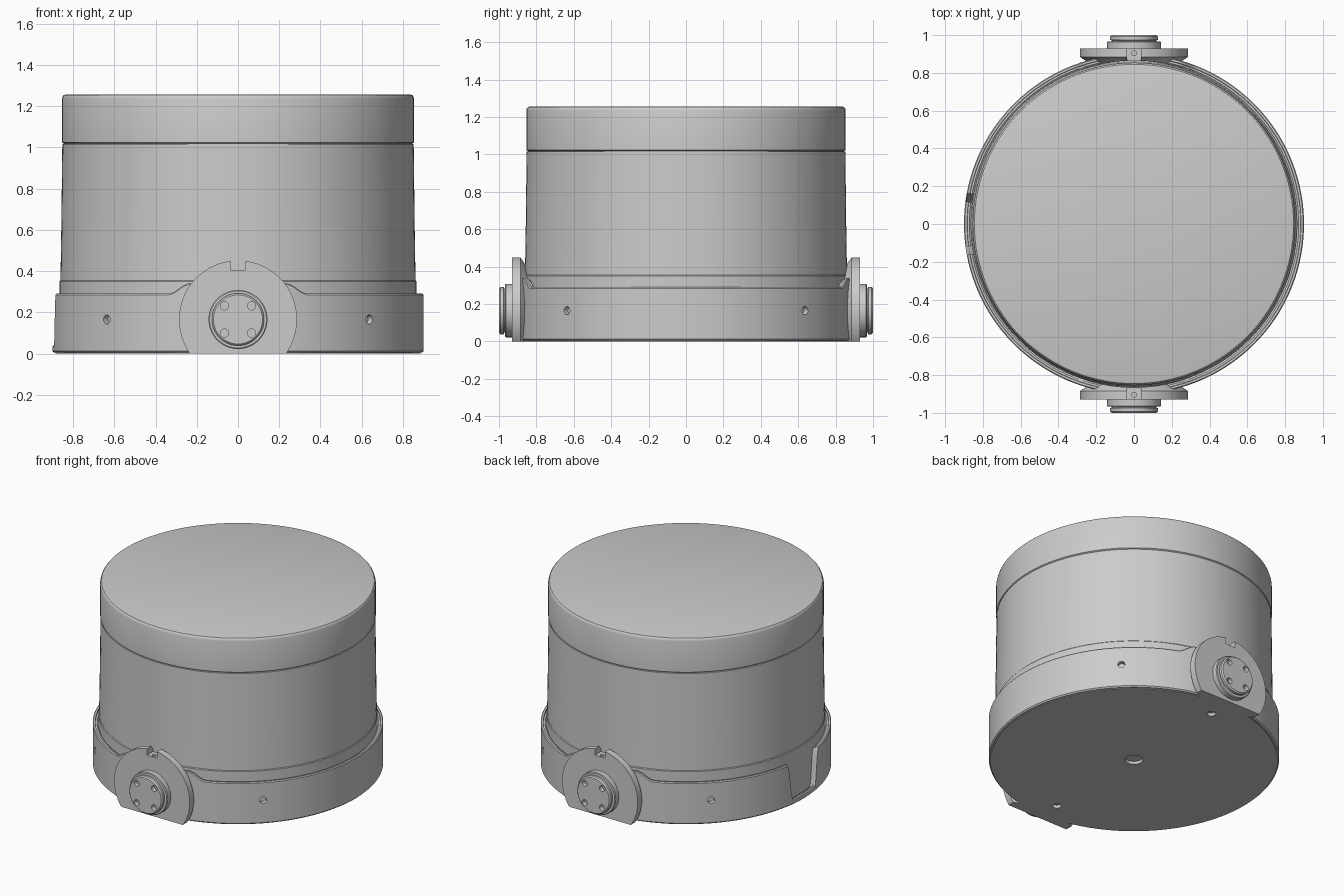
import bpy, bmesh, math
from mathutils import Matrix, Vector

cube = bpy.data.objects.get("Cube")
if cube:
    bpy.data.objects.remove(cube, do_unlink=True)

GREY = (0.6, 0.6, 0.6, 1)
grey = bpy.data.materials.new("plain_grey")
grey.use_nodes = True
grey.diffuse_color = GREY
grey.node_tree.nodes["Principled BSDF"].inputs["Base Color"].default_value = GREY

AXIS_Z = 0.165     # height of the connector axis
SLEEVE_R = 0.865   # radius of the inner sleeve


def make_object(name, bm, matrix=Matrix()):
    bmesh.ops.transform(bm, matrix=matrix, verts=bm.verts)
    bmesh.ops.recalc_face_normals(bm, faces=bm.faces)
    mesh = bpy.data.meshes.new(name)
    bm.to_mesh(mesh)
    bm.free()
    mesh.materials.append(grey)
    obj = bpy.data.objects.new(name, mesh)
    bpy.context.collection.objects.link(obj)
    return obj


def lathe(name, profile, segments=128, matrix=Matrix()):
    """Solid of revolution from (radius, height) points, capped at both ends."""
    bm = bmesh.new()
    rings = []
    for r, h in profile:
        angles = [math.tau * i / segments for i in range(segments)]
        rings.append([bm.verts.new((r * math.cos(a), r * math.sin(a), h)) for a in angles])
    for low, high in zip(rings, rings[1:]):
        for i in range(segments):
            j = (i + 1) % segments
            bm.faces.new((low[i], low[j], high[j], high[i]))
    bm.faces.new(rings[0][::-1])
    bm.faces.new(rings[-1])
    return make_object(name, bm, matrix)


def rod(radius, start, end):
    """Round cutter between two points."""
    start, end = Vector(start), Vector(end)
    turn = (end - start).to_track_quat('Z', 'Y').to_matrix().to_4x4()
    return lathe("cutter", [(radius, 0), (radius, (end - start).length)], 32,
                 Matrix.Translation(start) @ turn)


def block(size, centre):
    bm = bmesh.new()
    bmesh.ops.create_cube(bm, size=1)
    return make_object("cutter", bm, Matrix.Translation(centre) @ Matrix.Diagonal((*size, 1)))


def carve(obj, cutters):
    """Subtract the cutters, bake the result and remove them."""
    for cutter in cutters:
        cutter.hide_render = True
        mod = obj.modifiers.new("cut", 'BOOLEAN')
        mod.operation = 'DIFFERENCE'
        mod.solver = 'EXACT'
        mod.object = cutter
    graph = bpy.context.evaluated_depsgraph_get()
    baked = bpy.data.meshes.new_from_object(obj.evaluated_get(graph))
    obj.modifiers.clear()
    obj.data = baked
    for cutter in cutters:
        bpy.data.objects.remove(cutter, do_unlink=True)


def smoothstep(low, high, value):
    t = min(max((value - low) / (high - low), 0), 1)
    return t * t * (3 - 2 * t)


def rim_height(angle):
    """Rim rises beside the connectors and drops into a notch on the -x side."""
    rise = 0.05 * (1 - smoothstep(0.235, 0.34, abs(0.9 * math.cos(angle))))
    from_notch = abs(math.degrees(angle) - 180)
    drop = 0.25 * (1 - smoothstep(7.5, 10.5, from_notch))
    return 0.29 + rise - drop


# Main drum with its sleeve step, and the lid
parts = [
    lathe("drum", [(0.855, 0.02), (SLEEVE_R, 0.03), (SLEEVE_R, 0.35), (0.861, 0.355),
                   (0.857, 0.6), (0.852, 1.015), (0.845, 1.016), (0.845, 1.03)]),
    lathe("lid", [(0.845, 1.018), (0.854, 1.024), (0.854, 1.235), (0.851, 1.246),
                  (0.845, 1.253), (0.835, 1.256)]),
]

# Floor plate with three holes
floor = lathe("floor_plate", [(0.885, 0.0), (0.885, 0.025)])
carve(floor, [rod(r, (0, y, -0.1), (0, y, 0.022))
              for r, y in ((0.055, 0), (0.028, 0.745), (0.028, -0.745))])
parts.append(floor)

# Outer ring, a closed section swept round with a varying rim
bm = bmesh.new()
steps = 480
sections = []
for i in range(steps):
    a = math.tau * i / steps
    top = rim_height(a)
    section = [(0.86, 0.004), (0.892, 0.004), (0.9, 0.012), (0.9, top - 0.006),
               (0.895, top), (0.884, top), (0.882, top - 0.008), (0.872, top - 0.008),
               (0.86, top - 0.018)]
    sections.append([bm.verts.new((r * math.cos(a), r * math.sin(a), z)) for r, z in section])
for i, here in enumerate(sections):
    after = sections[(i + 1) % steps]
    for j in range(len(here)):
        k = (j + 1) % len(here)
        bm.faces.new((here[j], after[j], after[k], here[k]))
ring = make_object("outer_ring", bm)
carve(ring, [rod(0.022, (x * 0.615, y * 0.615, AXIS_Z), (x * 0.7, y * 0.7, AXIS_Z))
             for x in (-1, 1) for y in (-1, 1)])
parts.append(ring)

# Connector on the front and on the back
for side, label in ((-1, "front"), (1, "back")):
    outward = Matrix.Translation((0, 0, AXIS_Z)) @ Matrix.Rotation(-side * math.pi / 2, 4, 'X')

    # Flange disc with a key slot, a flat foot and a curved back
    flange = lathe(label + "_flange", [(0.24, 0.78), (0.24, 0.85), (0.262, 0.868),
                                       (0.286, 0.885), (0.286, 0.93)], 96, outward)
    carve(flange, [
        lathe("cutter", [(SLEEVE_R, -0.5), (SLEEVE_R, 0.8)]),
        block((2, 3, 1), (0, 0, -0.5)),
        block((0.074, 3, 0.2), (0, 0, 0.505)),
        rod(0.013, (0, side * 0.905, 0.35), (0, side * 0.905, 0.6)),
    ])

    # Collar and stepped plug with four sockets
    collar = lathe(label + "_collar", [(0.143, 0.92), (0.143, 0.963), (0.138, 0.967)],
                   64, outward)
    plug = lathe(label + "_plug", [(0.118, 0.95), (0.118, 0.972), (0.127, 0.975),
                                   (0.127, 0.992), (0.119, 1.0)], 64, outward)
    carve(plug, [rod(0.02, (x, side * 0.97, AXIS_Z + z), (x, side * 1.1, AXIS_Z + z))
                 for x in (-0.066, 0.066) for z in (-0.066, 0.066)])
    parts += [flange, collar, plug]

# Smooth shading with sharp edges kept
bpy.ops.object.select_all(action='DESELECT')
for part in parts:
    part.select_set(True)
bpy.context.view_layer.objects.active = parts[0]
bpy.ops.object.shade_smooth_by_angle(angle=math.radians(30))
